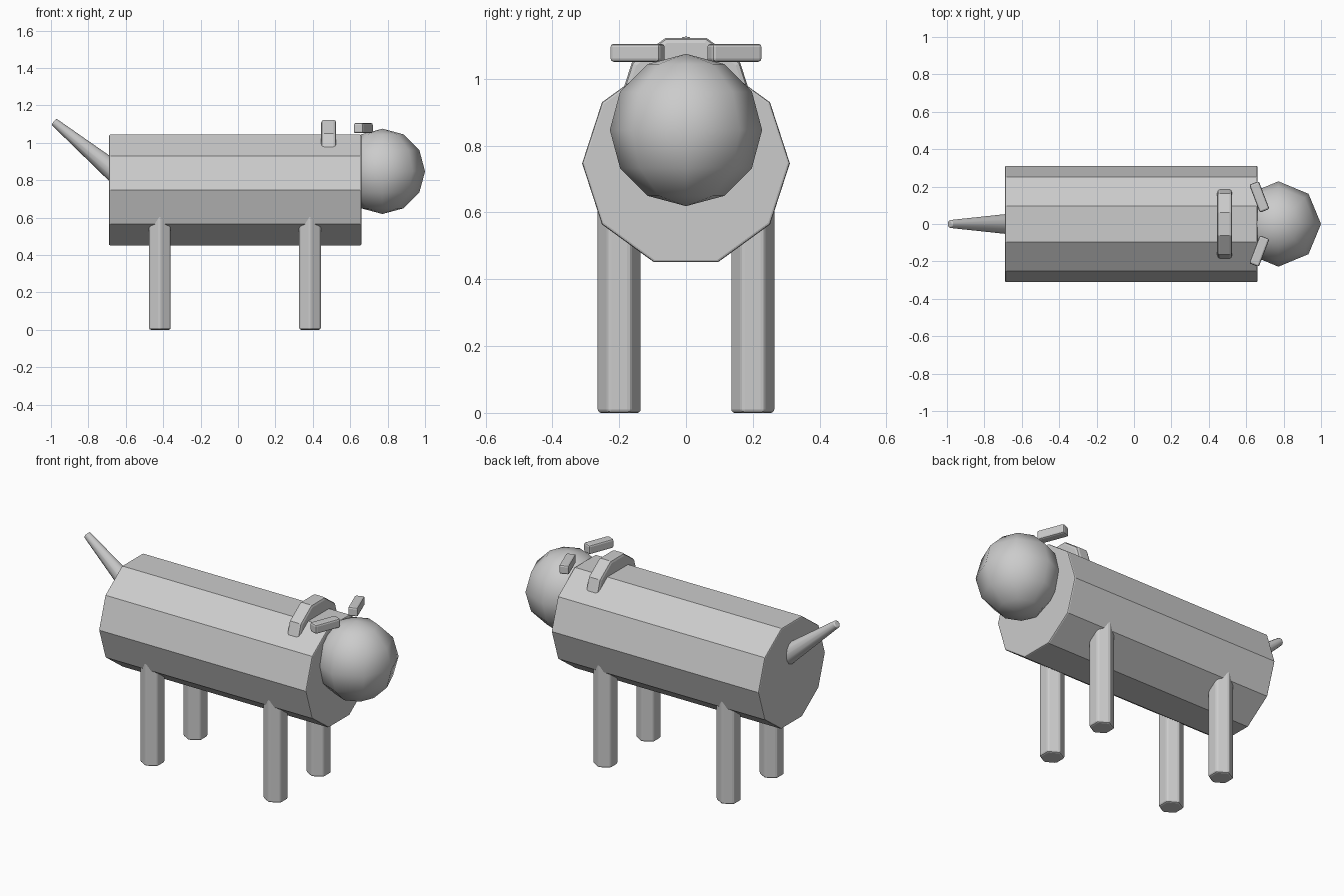
import bpy
import math
from mathutils import Vector

cube = bpy.data.objects.get("Cube")
if cube:
    bpy.data.objects.remove(cube, do_unlink=True)

grey = bpy.data.materials.new("plain_grey")
grey.use_nodes = True
COLOUR = (0.6, 0.6, 0.6, 1)
grey.diffuse_color = COLOUR
grey.node_tree.nodes["Principled BSDF"].inputs["Base Color"].default_value = COLOUR


def finish(name, bevel=0, smooth=None):
    """Name the active object, colour it, soften its edges."""
    ob = bpy.context.object
    ob.name = name
    ob.data.materials.append(grey)
    bpy.ops.object.transform_apply(location=False, rotation=True, scale=True)
    if smooth:
        bpy.ops.object.shade_smooth_by_angle(angle=math.radians(smooth))
    if bevel:
        mod = ob.modifiers.new("soft_edges", 'BEVEL')
        mod.width = bevel
        mod.segments = 2
        mod.limit_method = 'ANGLE'
        mod.angle_limit = math.radians(40)
    return ob


def prism_along_x(name, x0, x1, z, radius, bevel):
    """Ten-sided prism lying along x, with corners at the sides and a flat top."""
    bpy.ops.mesh.primitive_cylinder_add(
        vertices=10, radius=radius, depth=x1 - x0,
        location=((x0 + x1) / 2, 0, z), rotation=(0, math.pi / 2, 0))
    return finish(name, bevel)


# Body and collar
prism_along_x("body", -0.69, 0.66, 0.747, 0.311, 0.007)
prism_along_x("collar", 0.445, 0.525, 0.932, 0.2, 0.015)

# Head
bpy.ops.mesh.primitive_uv_sphere_add(segments=8, ring_count=6, radius=0.228,
                                     location=(0.772, 0, 0.847))
finish("head", smooth=50)

# Hexagonal legs
for end, x in (("front", 0.385), ("back", -0.418)):
    for side, y in (("left", 0.2), ("right", -0.2)):
        bpy.ops.mesh.primitive_cylinder_add(vertices=6, radius=0.067, depth=0.66,
                                            location=(x, y, 0.33))
        finish(f"{end}_{side}_leg", 0.01)

# Ears, swept outward and backward
for side, s in (("left", 1), ("right", -1)):
    bpy.ops.mesh.primitive_cube_add(size=1, location=(0.67, s * 0.145, 1.078),
                                    rotation=(0, 0, s * math.radians(21)))
    bpy.context.object.scale = (0.055, 0.16, 0.054)
    finish(f"{side}_ear", 0.01)

# Tapering tail
root, tip = Vector((-0.6, 0, 0.795)), Vector((-0.985, 0, 1.113))
axis = tip - root
bpy.ops.mesh.primitive_cone_add(vertices=12, radius1=0.062, radius2=0.021,
                                depth=axis.length, location=(root + tip) / 2,
                                rotation=axis.to_track_quat('Z', 'Y').to_euler())
finish("tail", 0.006, smooth=40)
